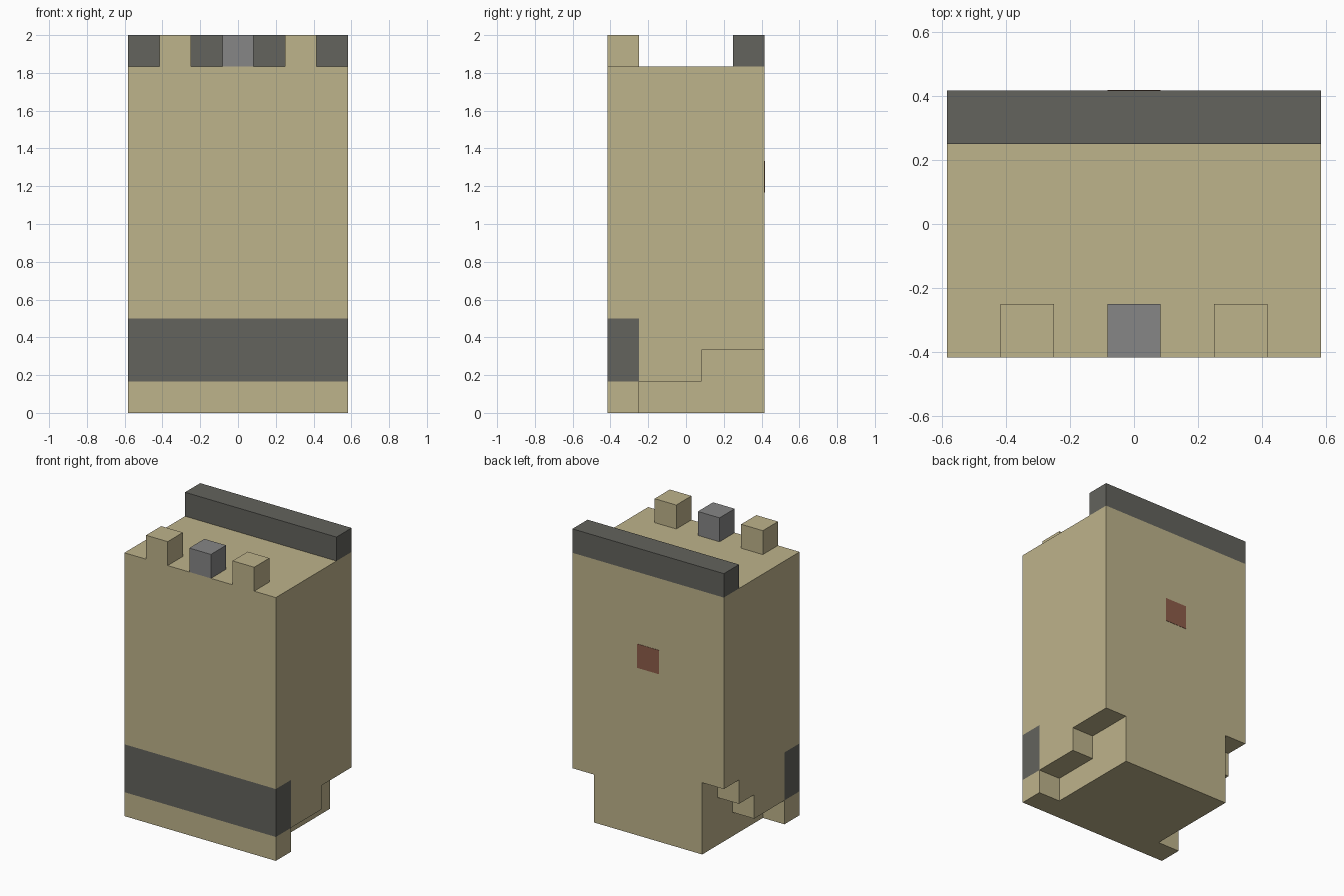
import bpy
import bmesh
from mathutils import Vector

if "Cube" in bpy.data.objects:
    bpy.data.objects.remove(bpy.data.objects["Cube"], do_unlink=True)

U = 1 / 6            # grid unit: every part is a multiple of half of this
W, D = 3.5 * U, 2.5 * U   # half width and half depth


def material(name, *srgb):
    rgba = [(c / 255 / 12.92 if c < 11 else ((c / 255 + 0.055) / 1.055) ** 2.4) for c in srgb] + [1]
    m = bpy.data.materials.new(name)
    m.use_nodes = True
    m.diffuse_color = rgba
    m.node_tree.nodes["Principled BSDF"].inputs["Base Color"].default_value = rgba
    return m


TAN = material("tan", 190, 179, 139)
DARK = material("dark grey", 99, 99, 93)
GREY = material("mid grey", 134, 134, 134)
RED = material("brick red", 141, 92, 73)


def prism(name, profile, x0, x1, mat):
    """Extrude a (y, z) outline from x0 to x1."""
    bm = bmesh.new()
    face = bm.faces.new([bm.verts.new((x0, y, z)) for y, z in profile])
    ext = bmesh.ops.extrude_face_region(bm, geom=[face])["geom"]
    moved = [v for v in ext if isinstance(v, bmesh.types.BMVert)]
    bmesh.ops.translate(bm, verts=moved, vec=(x1 - x0, 0, 0))
    bmesh.ops.recalc_face_normals(bm, faces=bm.faces)
    mesh = bpy.data.meshes.new(name)
    bm.to_mesh(mesh)
    bm.free()
    mesh.materials.append(mat)
    obj = bpy.data.objects.new(name, mesh)
    bpy.context.collection.objects.link(obj)
    return obj


def block(name, x0, x1, y0, y1, z0, z1, mat):
    return prism(name, [(y0, z0), (y1, z0), (y1, z1), (y0, z1)], x0, x1, mat)


def combine(target, tool, operation):
    mod = target.modifiers.new(operation, 'BOOLEAN')
    mod.operation, mod.object, mod.solver = operation, tool, 'EXACT'
    bpy.context.view_layer.objects.active = target
    bpy.ops.object.modifier_apply(modifier=mod.name)
    bpy.data.objects.remove(tool, do_unlink=True)


def stepped_outline(steps):
    """Underside recess: list of (y where the step starts, ceiling height)."""
    pts = [(steps[0][0], -U)]
    for i, (y, z) in enumerate(steps):
        end = steps[i + 1][0] if i + 1 < len(steps) else D + U
        pts += [(y, z), (end, z)]
    return pts + [(D + U, -U)]


# Main body with stepped recesses under both sides
body = block("body", -W, W, -D, D, 0, 11 * U, TAN)
right_steps = [(-1.5 * U, U), (0.5 * U, 2 * U), (1.5 * U, 3 * U)]
left_steps = right_steps[:2]
for side, steps in ((-1, right_steps), (1, left_steps)):
    cutter = prism("recess_cutter", stepped_outline(steps), side * 2.5 * U, side * (W + U), TAN)
    combine(body, cutter, 'DIFFERENCE')

# Two tan pegs merged with the front edge of the top
for side in (-1, 1):
    peg = block("peg", (side * 2 - 0.5) * U, (side * 2 + 0.5) * U, -D, -1.5 * U, 10.5 * U, 12 * U, TAN)
    combine(body, peg, 'UNION')

# Dark band wrapped around the lower front
body.data.materials.clear()
for m in (TAN, DARK):
    body.data.materials.append(m)
bm = bmesh.new()
bm.from_mesh(body.data)
for co, no in (((0, 0, U), (0, 0, 1)), ((0, 0, 3 * U), (0, 0, 1)), ((0, -1.5 * U, 0), (0, 1, 0))):
    bmesh.ops.bisect_plane(bm, geom=bm.verts[:] + bm.edges[:] + bm.faces[:], dist=1e-5,
                           plane_co=Vector(co), plane_no=Vector(no))
for f in bm.faces:
    c = f.calc_center_median()
    f.material_index = int(c.y < -1.51 * U and 1.01 * U < c.z < 2.99 * U)
bm.to_mesh(body.data)
bm.free()

# Grey middle peg, rear bar and the red mark on the back
block("middle_peg", -0.5 * U, 0.5 * U, -D, -1.5 * U, 11 * U, 12 * U, GREY)
block("rear_bar", -W, W, 1.5 * U, D, 11 * U, 12 * U, DARK)
block("back_mark", -0.5 * U, 0.5 * U, D - 0.002, D + 0.002, 7 * U, 8 * U, RED)
